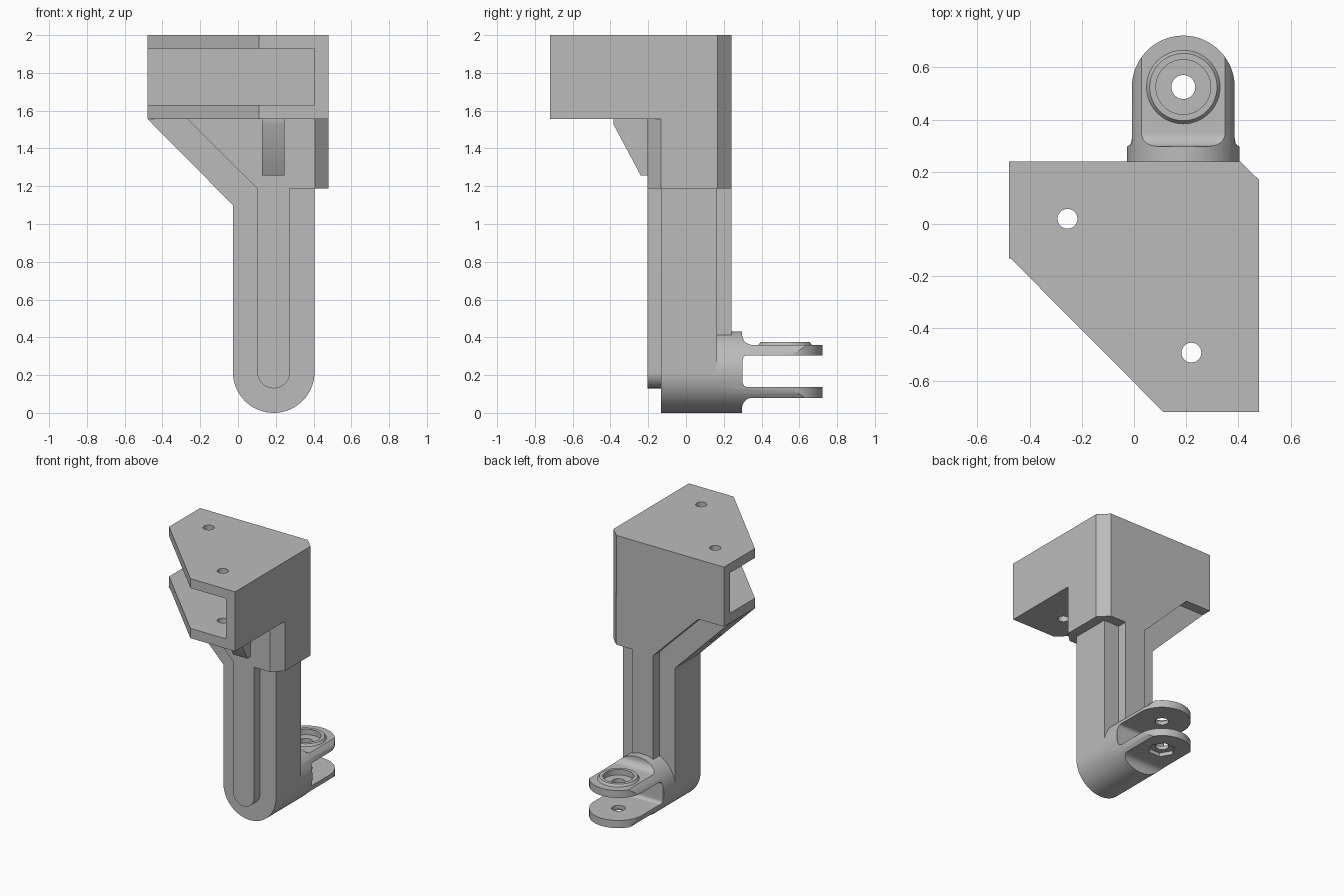
import bpy, bmesh, math
from mathutils import Vector

if "Cube" in bpy.data.objects:
    bpy.data.objects.remove(bpy.data.objects["Cube"])

grey = bpy.data.materials.new("plain grey")
grey.diffuse_color = (0.5, 0.5, 0.5, 1)
grey.use_nodes = True
grey.node_tree.nodes["Principled BSDF"].inputs["Base Color"].default_value = grey.diffuse_color

CX, R, PIN_Y = 0.189, 0.216, 0.525      # column axis, column radius, pin position


def arc(cx, cy, r, a0, a1, n=32):
    """Points on an arc, angles in degrees."""
    return [(cx + r * math.cos(math.radians(a0 + (a1 - a0) * i / n)),
             cy + r * math.sin(math.radians(a0 + (a1 - a0) * i / n))) for i in range(n + 1)]


def prism(name, pts, axis, lo, hi):
    """Extrude a 2D outline along an axis from lo to hi."""
    place = {'x': lambda p: (lo, p[0], p[1]),
             'y': lambda p: (p[0], lo, p[1]),
             'z': lambda p: (p[0], p[1], lo)}[axis]
    bm = bmesh.new()
    face = bm.faces.new([bm.verts.new(place(p)) for p in pts])
    ext = bmesh.ops.extrude_face_region(bm, geom=[face])
    step = Vector([(hi - lo) if a == axis else 0 for a in 'xyz'])
    bmesh.ops.translate(bm, vec=step, verts=[v for v in ext['geom'] if isinstance(v, bmesh.types.BMVert)])
    bmesh.ops.recalc_face_normals(bm, faces=bm.faces[:])
    mesh = bpy.data.meshes.new(name)
    bm.to_mesh(mesh)
    bm.free()
    ob = bpy.data.objects.new(name, mesh)
    bpy.context.collection.objects.link(ob)
    mesh.materials.append(grey)
    return ob


def rod(name, x, y, r, lo, hi, n=48):
    return prism(name, arc(x, y, r, 0, 360 - 360 / n, n - 1), 'z', lo, hi)


def boolean(ob, tool, op='DIFFERENCE'):
    mod = ob.modifiers.new("cut", 'BOOLEAN')
    mod.operation, mod.object, mod.solver = op, tool, 'EXACT'
    bpy.context.view_layer.objects.active = ob
    bpy.ops.object.modifier_apply(modifier=mod.name)
    bpy.data.objects.remove(tool)


def screw_holes(ob):
    for x, y in ((-0.255, 0.02), (0.22, -0.493)):
        boolean(ob, rod("hole_cutter", x, y, 0.038, 0.9, 2.2))


# Slotted corner mount at the top
mount = prism("corner_mount", [(-0.48, 0.24), (-0.48, -0.125), (0.112, -0.72), (0.48, -0.72),
                               (0.48, 0.168), (0.406, 0.24)], 'z', 1.557, 2)
slot = prism("slot_cutter", [(-0.8, -1), (0.406, -1), (0.406, 0.168), (-0.8, 0.168)], 'z', 1.63, 1.93)
boolean(mount, slot)
screw_holes(mount)

# Main column with round foot and sloping left shoulder
column = prism("column", arc(CX, R, R, 180, 360)
               + [(0.405, 1.557), (-0.48, 1.557), (CX - R, 1.10)], 'y', -0.133, 0.165)
screw_holes(column)

# Raised rib front and back, widening to a chamfered block under the mount
rib = prism("column_rib", arc(CX, 0.217, 0.087, 180, 360, 24)
            + [(0.276, 1.187), (0.48, 1.187), (0.48, 1.557), (-0.27, 1.557), (0.102, 1.187)],
            'y', -0.205, 0.24)
boolean(rib, prism("chamfer_plan", [(-0.6, -0.3), (0.31, -0.3), (0.48, -0.133), (0.48, 0.168),
                                    (0.38, 0.266), (-0.6, 0.266)], 'z', -0.1, 1.7), 'INTERSECT')
screw_holes(rib)

# Gusset below the mount
prism("gusset", [(-0.19, 1.557), (-0.385, 1.557), (-0.385, 1.53), (-0.24, 1.257), (-0.19, 1.257)],
      'x', 0.127, 0.245)

# Forked hinge: round bar trimmed by a side profile and a rounded plan
hinge = prism("hinge_fork", arc(CX, R, R, 0, 360 - 360 / 64, 63), 'y', 0.165, 0.8)
side = ([(0.1, -0.1), (0.297, -0.1)] + arc(0.352, 0.025, 0.055, 180, 90, 8)
        + [(0.9, 0.08), (0.9, 0.137)] + arc(0.325, 0.162, 0.025, 270, 180, 6)
        + arc(0.325, 0.28, 0.025, 180, 90, 6) + [(0.9, 0.305), (0.9, 0.36)]
        + arc(0.352, 0.415, 0.055, 270, 180, 8) + [(0.297, 0.6), (0.1, 0.6)])
boolean(hinge, prism("side_cutter", side, 'x', -0.3, 0.7), 'INTERSECT')
plan = ([(-0.1, 0.1), (0.48, 0.1), (0.48, 0.298), (0.402, 0.298), (0.39, 0.308), (CX + 0.197, 0.33)]
        + arc(CX, PIN_Y, 0.197, 0, 180, 40)
        + [(CX - 0.197, 0.33), (-0.012, 0.308), (-0.024, 0.298), (-0.1, 0.298)])
boolean(hinge, prism("plan_cutter", plan, 'z', -0.2, 0.7), 'INTERSECT')

# Tapered boss round the pin hole
boss = rod("pin_boss", CX, PIN_Y, 0.152, 0.345, 0.376)
for v in boss.data.vertices:
    if v.co.z > 0.36:
        v.co.x = CX + (v.co.x - CX) * 0.85
        v.co.y = PIN_Y + (v.co.y - PIN_Y) * 0.85
boolean(hinge, boss, 'UNION')

# Bolt head recess, pin hole and hexagonal nut recess
boolean(hinge, rod("head_cutter", CX, PIN_Y, 0.105, 0.335, 0.6))
boolean(hinge, rod("pin_cutter", CX, PIN_Y, 0.046, -0.2, 0.6, 32))
boolean(hinge, rod("nut_cutter", CX, PIN_Y, 0.095, -0.2, 0.108, 6))

# Smooth round surfaces, keep hard edges
for ob in bpy.context.scene.objects:
    bpy.ops.object.select_all(action='DESELECT')
    ob.select_set(True)
    bpy.context.view_layer.objects.active = ob
    bpy.ops.object.shade_smooth_by_angle(angle=math.radians(30))
